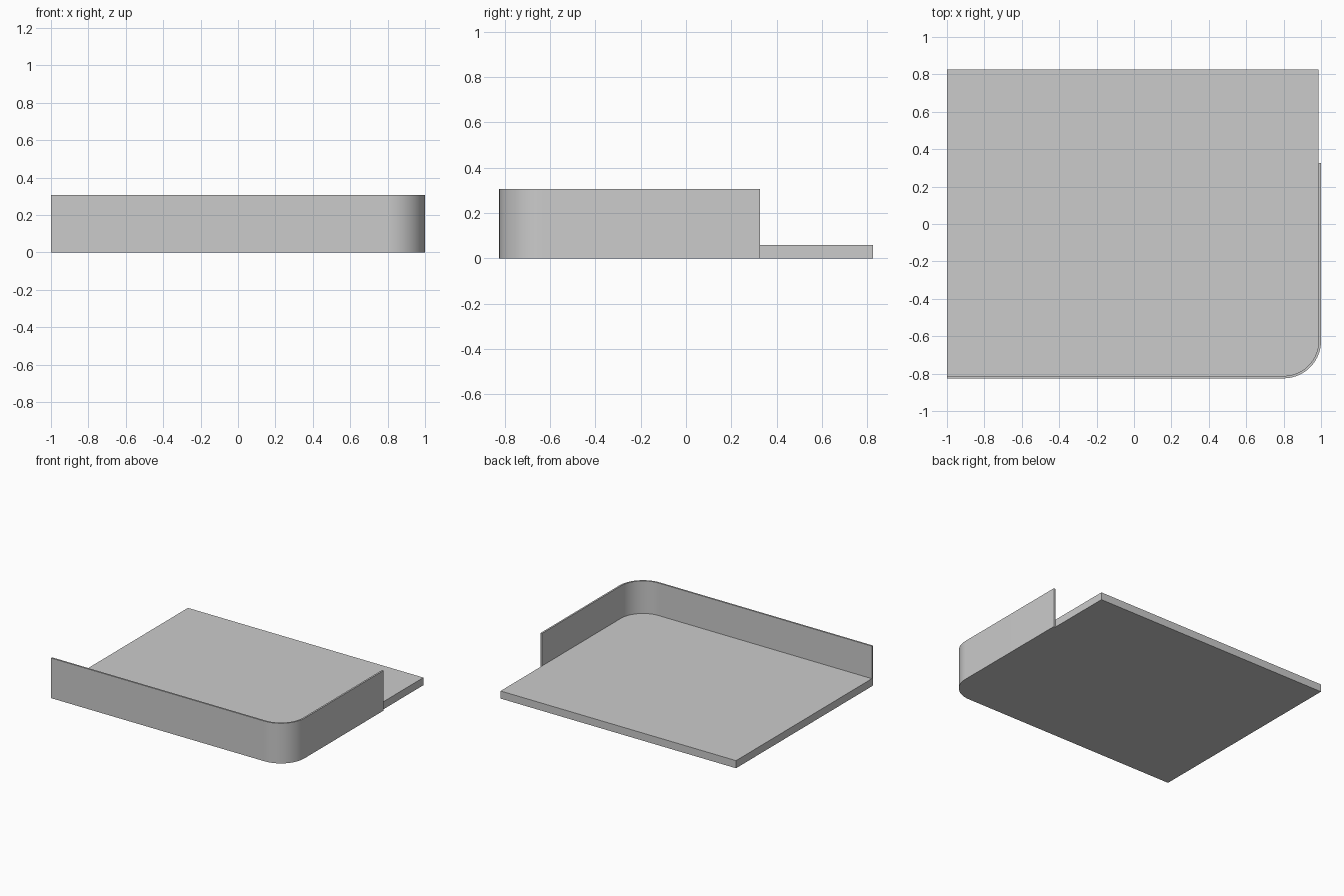
import bpy, bmesh
from math import sin, cos, pi

if "Cube" in bpy.data.objects:
    bpy.data.objects.remove(bpy.data.objects["Cube"])

X, Y = 1.0, 0.825          # half sizes
WALL = 0.013               # wall thickness
RADIUS = 0.2               # outer corner radius
WALL_END = 0.327           # where the side wall stops
SEGMENTS = 24


def edge_path(inset, y_end):
    """Front edge, rounded corner and side edge, inset from the outside."""
    r = RADIUS - inset
    cx, cy = X - RADIUS, -Y + RADIUS
    pts = [(-X, -Y + inset)]
    for i in range(SEGMENTS + 1):
        a = -pi / 2 + pi / 2 * i / SEGMENTS
        pts.append((cx + r * cos(a), cy + r * sin(a)))
    return pts + [(X - inset, y_end)]


def extrude_outline(name, outline, height):
    """Solid made by raising a flat outline from the ground."""
    bm = bmesh.new()
    face = bm.faces.new([bm.verts.new((x, y, 0)) for x, y in outline])
    top = bmesh.ops.extrude_face_region(bm, geom=[face], use_keep_orig=True)
    verts = [v for v in top["geom"] if isinstance(v, bmesh.types.BMVert)]
    bmesh.ops.translate(bm, verts=verts, vec=(0, 0, height))
    bmesh.ops.recalc_face_normals(bm, faces=bm.faces)
    mesh = bpy.data.meshes.new(name)
    bm.to_mesh(mesh)
    bm.free()
    obj = bpy.data.objects.new(name, mesh)
    bpy.context.collection.objects.link(obj)
    bpy.ops.object.select_all(action="DESELECT")
    obj.select_set(True)
    bpy.context.view_layer.objects.active = obj
    bpy.ops.object.shade_smooth_by_angle(angle=pi / 6)
    return obj


# Floor slab inside the wall
extrude_outline("floor_slab", edge_path(WALL, Y) + [(-X, Y)], 0.058)

# Thin wall along the front and part of the right side
outer = edge_path(0, WALL_END)
inner = edge_path(WALL, WALL_END)
extrude_outline("curved_wall", outer + inner[::-1], 0.306)
